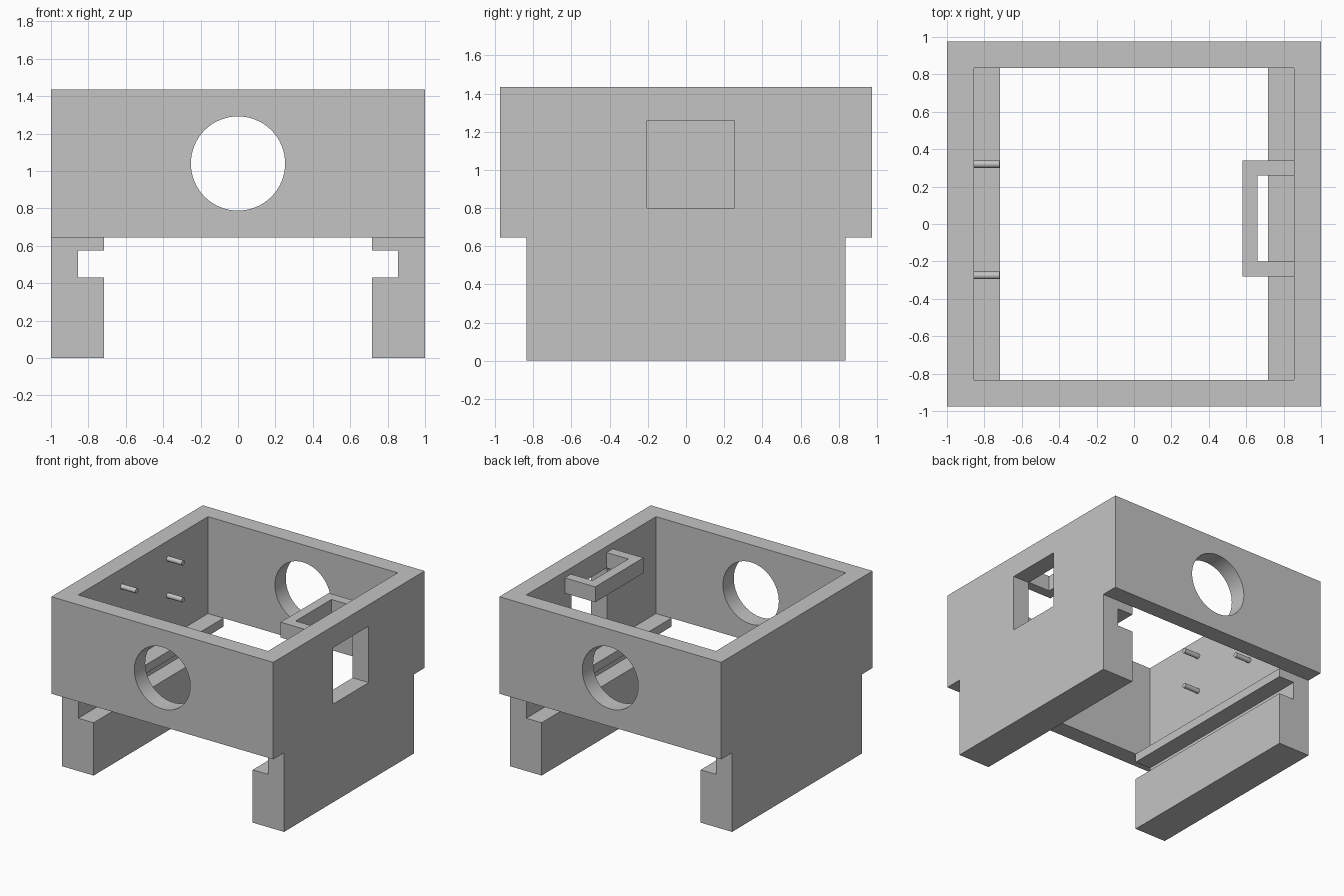
import bpy, bmesh, math
from mathutils import Matrix

if "Cube" in bpy.data.objects:
    bpy.data.objects.remove(bpy.data.objects["Cube"])

grey = bpy.data.materials.new("plain_grey")
grey.diffuse_color = (0.55, 0.55, 0.55, 1)
grey.use_nodes = True
grey.node_tree.nodes["Principled BSDF"].inputs["Base Color"].default_value = grey.diffuse_color


def finish(name, bm):
    bmesh.ops.recalc_face_normals(bm, faces=bm.faces[:])
    me = bpy.data.meshes.new(name)
    bm.to_mesh(me)
    bm.free()
    me.materials.append(grey)
    ob = bpy.data.objects.new(name, me)
    bpy.context.collection.objects.link(ob)
    return ob


def prism(name, pts, lo, hi, axis):
    """Extrude a 2D outline: axis 'y' uses (x, z) points, axis 'z' uses (x, y)."""
    bm = bmesh.new()
    co = lambda a, b, d: (a, d, b) if axis == 'y' else (a, b, d)
    face = bm.faces.new([bm.verts.new(co(a, b, lo)) for a, b in pts])
    ext = bmesh.ops.extrude_face_region(bm, geom=[face])
    move = (0, hi - lo, 0) if axis == 'y' else (0, 0, hi - lo)
    bmesh.ops.translate(bm, vec=move, verts=[g for g in ext['geom'] if isinstance(g, bmesh.types.BMVert)])
    return finish(name, bm)


def box(name, x, y, z):
    return prism(name, [(x[0], y[0]), (x[1], y[0]), (x[1], y[1]), (x[0], y[1])], z[0], z[1], 'z')


def rod(name, r, length, centre, axis, n):
    bm = bmesh.new()
    bmesh.ops.create_cone(bm, cap_ends=True, segments=n, radius1=r, radius2=r, depth=length)
    rot = Matrix.Rotation(math.pi / 2, 4, 'Y' if axis == 'x' else 'X')
    bmesh.ops.transform(bm, matrix=Matrix.Translation(centre) @ rot, verts=bm.verts)
    return finish(name, bm)


def combine(target, other, op):
    m = target.modifiers.new(op, 'BOOLEAN')
    m.operation, m.solver, m.object = op, 'EXACT', other
    bpy.context.view_layer.objects.active = target
    bpy.ops.object.modifier_apply(modifier=m.name)
    bpy.data.objects.remove(other)


def smooth(ob):
    bpy.ops.object.select_all(action='DESELECT')
    ob.select_set(True)
    bpy.context.view_layer.objects.active = ob
    bpy.ops.object.shade_smooth_by_angle(angle=math.radians(30))


# open box frame
housing = box("housing", (-1, 1), (-0.975, 0.975), (0.645, 1.435))
combine(housing, box("cavity", (-0.855, 0.855), (-0.835, 0.835), (0.3, 2)), 'DIFFERENCE')

# slotted side legs
for s in (-1, 1):
    outline = [(1, 0), (0.717, 0), (0.717, 0.43), (0.855, 0.43),
               (0.855, 0.575), (0.717, 0.575), (0.717, 0.645), (1, 0.645)]
    leg = prism("side_leg", [(s * a, b) for a, b in outline], -0.835, 0.835, 'y')
    combine(housing, leg, 'UNION')

# round holes front and back, square window on the right
combine(housing, rod("hole", 0.252, 3, (0, 0, 1.04), 'y', 64), 'DIFFERENCE')
combine(housing, box("window", (0.5, 1.5), (-0.205, 0.255), (0.8, 1.26)), 'DIFFERENCE')
smooth(housing)

# U-shaped bracket above the window
prism("bracket", [(0.855, -0.28), (0.58, -0.28), (0.58, 0.34), (0.855, 0.34),
                  (0.855, 0.26), (0.66, 0.26), (0.66, -0.2), (0.855, -0.2)], 1.26, 1.385, 'z')

# four mounting pins on the left wall
for y in (-0.275, 0.32):
    for z in (0.99, 1.29):
        smooth(rod("mounting_pin", 0.02, 0.14, (-0.789, y, z), 'x', 24))
